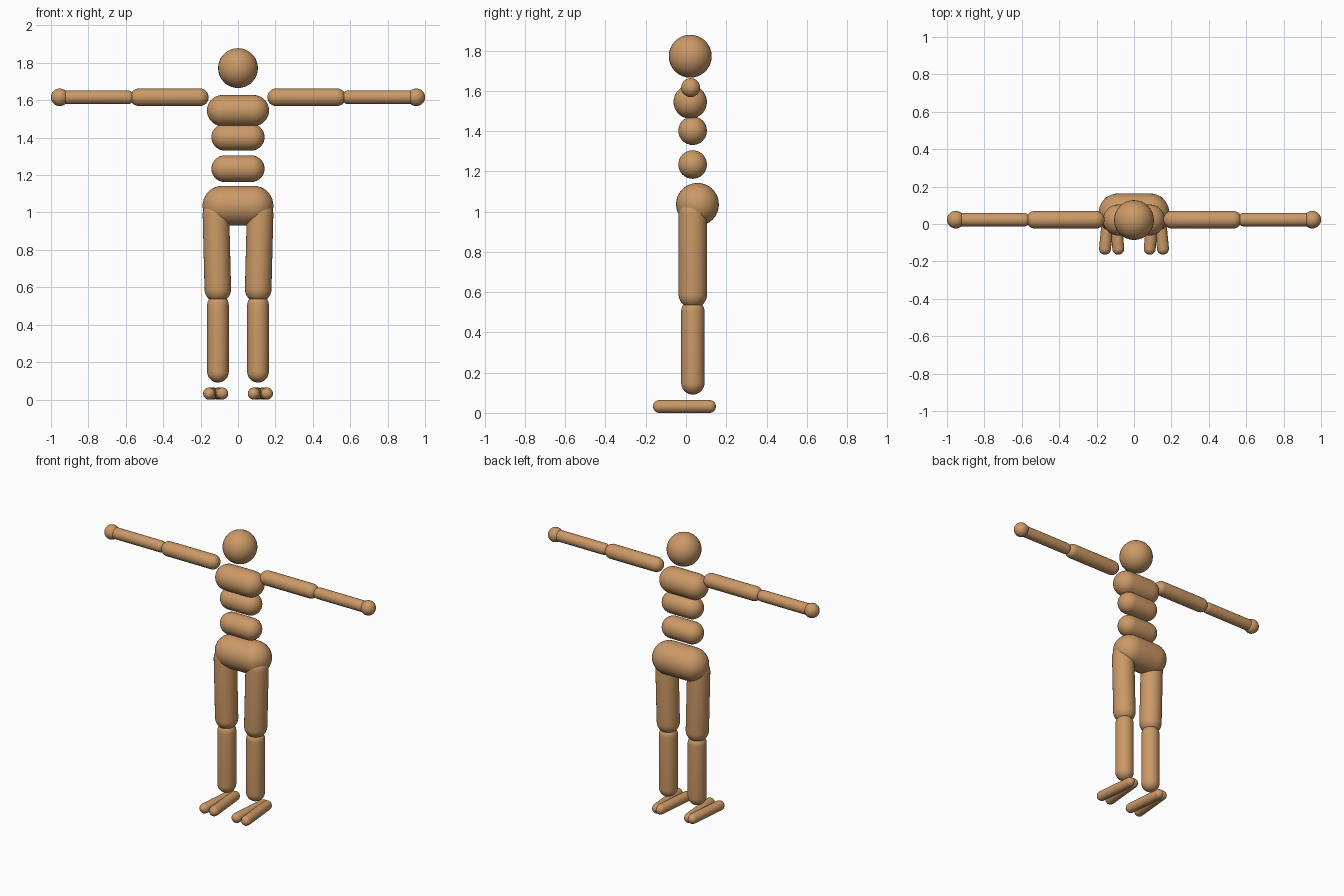
import bpy, bmesh
from math import sin, cos, pi
from mathutils import Vector, Matrix

if "Cube" in bpy.data.objects:
    bpy.data.objects.remove(bpy.data.objects["Cube"])

skin = bpy.data.materials.new("tan_skin")
skin.diffuse_color = (0.6, 0.32, 0.135, 1)
skin.use_nodes = True
skin.node_tree.nodes["Principled BSDF"].inputs["Base Color"].default_value = skin.diffuse_color

SEG, CAP = 32, 9


def capsule(name, a, b, r, mirror=False):
    """Round-ended rod from a to b, lathed from a half outline."""
    a, b = Vector(a), Vector(b)
    axis = b - a
    length = axis.length
    arc = [pi / 2 * i / CAP for i in range(CAP + 1)]
    outline = [(r * sin(t), -r * cos(t)) for t in arc]
    outline += [(r * cos(t), length + r * sin(t)) for t in arc]
    bm = bmesh.new()
    verts = [bm.verts.new((x, 0, z)) for x, z in outline]
    edges = [bm.edges.new(pair) for pair in zip(verts, verts[1:])]
    bmesh.ops.spin(bm, geom=verts + edges, cent=(0, 0, 0), axis=(0, 0, 1),
                   angle=2 * pi, steps=SEG, use_duplicate=False)
    bmesh.ops.remove_doubles(bm, verts=bm.verts, dist=1e-5)
    bmesh.ops.recalc_face_normals(bm, faces=bm.faces)
    turn = Vector((0, 0, 1)).rotation_difference(axis) if length else None
    if turn:
        bm.transform(turn.to_matrix().to_4x4())
    bm.transform(Matrix.Translation(a))
    for f in bm.faces:
        f.smooth = True
    me = bpy.data.meshes.new(name)
    bm.to_mesh(me)
    bm.free()
    me.materials.append(skin)
    ob = bpy.data.objects.new(name, me)
    bpy.context.collection.objects.link(ob)
    if mirror:
        ob.modifiers.new("mirror", "MIRROR").use_mirror_merge = False
    return ob


def ball(name, c, r, mirror=False):
    return capsule(name, c, c, r, mirror)


# Head and trunk: rods lying across the body
ball("head", (0, 0.021, 1.772), 0.1065)
for name, w, y, z, r in [("chest", 0.083, 0.021, 1.545, 0.083),
                         ("upper_waist", 0.071, 0.033, 1.402, 0.071),
                         ("lower_waist", 0.071, 0.033, 1.234, 0.071),
                         ("pelvis", 0.083, 0.057, 1.036, 0.1065)]:
    capsule(name, (-w, y, z), (w, y, z), r)

# Arms
capsule("upper_arm", (0.204, 0.023, 1.616), (0.529, 0.023, 1.616), 0.047, True)
capsule("forearm", (0.59, 0.023, 1.616), (0.92, 0.023, 1.616), 0.0365, True)
ball("hand", (0.953, 0.023, 1.616), 0.047, True)

# Legs
capsule("thigh", (0.118, 0.034, 0.99), (0.108, 0.034, 0.59), 0.071, True)
capsule("shin", (0.107, 0.034, 0.504), (0.107, 0.034, 0.149), 0.058, True)

# Feet: two splayed rods each
capsule("outer_foot", (0.131, 0.117, 0.032), (0.155, -0.132, 0.032), 0.032, True)
capsule("inner_foot", (0.107, 0.117, 0.032), (0.084, -0.132, 0.032), 0.032, True)
